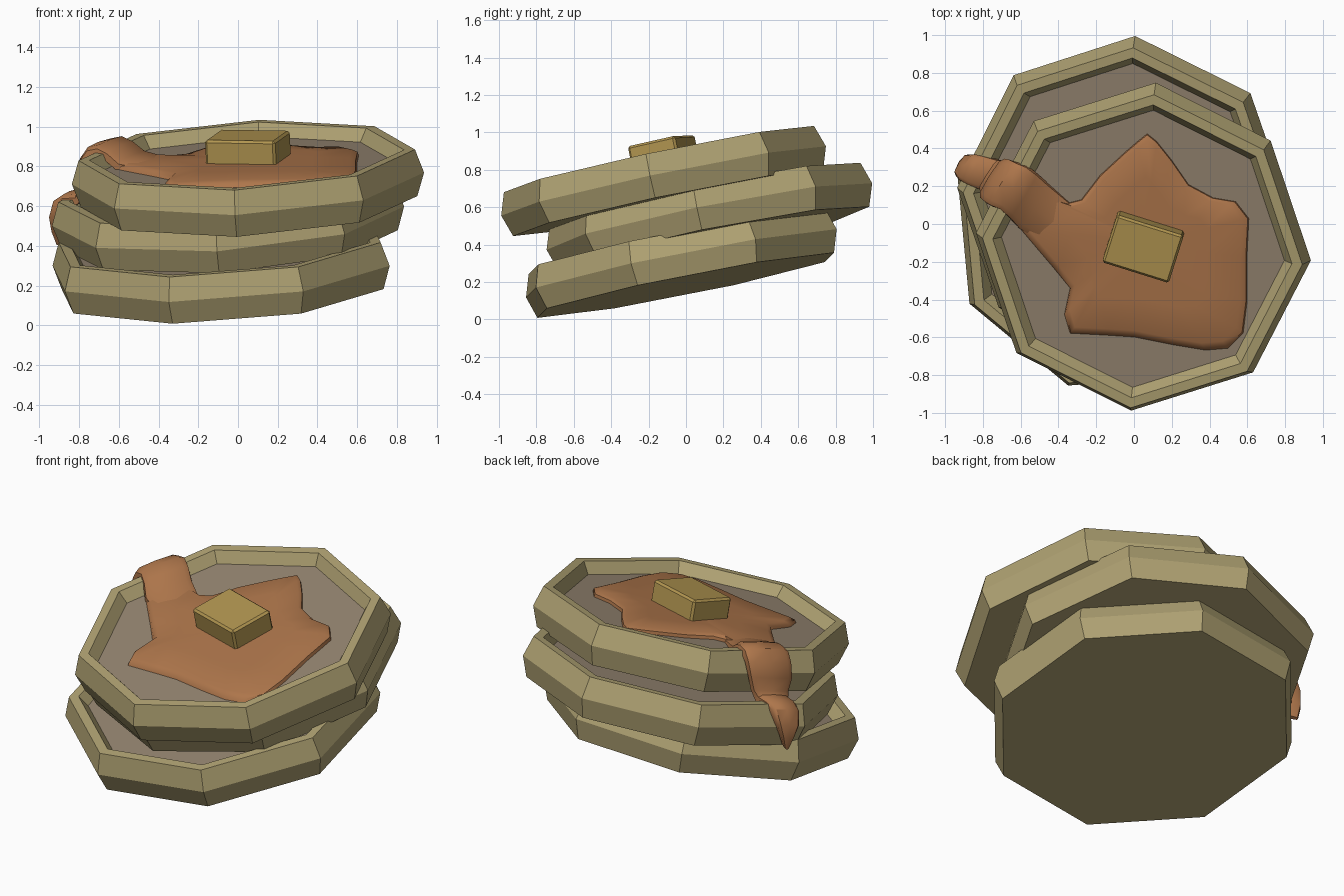
import bpy, bmesh
from math import radians, cos, sin, pi
from mathutils import Vector, Matrix

if "Cube" in bpy.data.objects:
    bpy.data.objects.remove(bpy.data.objects["Cube"])


def material(name, rgb):
    m = bpy.data.materials.new(name)
    m.diffuse_color = (*rgb, 1)
    m.use_nodes = True
    m.node_tree.nodes["Principled BSDF"].inputs["Base Color"].default_value = m.diffuse_color
    return m


CRUST = material("crust", (0.43, 0.36, 0.17))
CAKE = material("cake", (0.30, 0.235, 0.165))
SYRUP = material("syrup", (0.42, 0.18, 0.07))
BUTTER = material("butter", (0.44, 0.30, 0.08))


def finish(bm, name, mats, smooth=None):
    bmesh.ops.recalc_face_normals(bm, faces=bm.faces)
    me = bpy.data.meshes.new(name)
    bm.to_mesh(me)
    bm.free()
    for m in mats:
        me.materials.append(m)
    ob = bpy.data.objects.new(name, me)
    bpy.context.collection.objects.link(ob)
    if smooth:
        bpy.context.view_layer.objects.active = ob
        ob.select_set(True)
        bpy.ops.object.shade_smooth_by_angle(angle=radians(smooth))
        ob.select_set(False)
    return ob


def bridge(bm, a, b):
    n = len(a)
    for i in range(n):
        j = (i + 1) % n
        bm.faces.new((a[i], a[j], b[j], b[i]))


def tilt(center, slope):
    normal = Vector((-slope[0], -slope[1], 1))
    return Matrix.Translation(center) @ normal.to_track_quat('Z', 'Y').to_matrix().to_4x4()


def tilted(center, slope, turn):
    # shortest tilt from upright, then turn about the own axis
    normal = Vector((-slope[0], -slope[1], 1)).normalized()
    q = Vector((0, 0, 1)).rotation_difference(normal)
    return Matrix.Translation(center) @ q.to_matrix().to_4x4() @ Matrix.Rotation(radians(turn), 4, 'Z')


# pancakes: eight-sided discs with a raised rim and sunken floor
PROFILE = [(0.85, -0.12), (0.89, 0), (0.85, 0.12), (0.795, 0.12), (0.752, 0.055)]


def pancake(name, center, slope, turn):
    bm = bmesh.new()
    rings = [[bm.verts.new((r * cos(i * pi / 4), r * sin(i * pi / 4), h)) for i in range(8)]
             for r, h in PROFILE]
    for a, b in zip(rings, rings[1:]):
        bridge(bm, a, b)
    bm.faces.new(rings[0])
    bm.faces.new(rings[-1]).material_index = 1
    bm.transform(tilted(center, slope, turn))
    return finish(bm, name, (CRUST, CAKE))


TOP, TOP_SLOPE = Vector((0.05, -0.12, 0.74)), (0.05, 0.21)
pancake("bottom_pancake", (-0.085, -0.025, 0.30), (0.063, 0.20), -17.6)
pancake("middle_pancake", (-0.05, 0.125, 0.55), (0.07, 0.20), -4)
pancake("top_pancake", TOP, TOP_SLOPE, -4.5)


def on_top(x, y, h):
    z = TOP.z + TOP_SLOPE[0] * (x - TOP.x) + TOP_SLOPE[1] * (y - TOP.y)
    return Vector((x, y, z + h))


# syrup puddle: irregular outline raised into a low dome
OUTLINE = [(0.07, 0.48), (0.12, 0.44), (0.20, 0.34), (0.29, 0.21), (0.42, 0.14), (0.54, 0.12),
           (0.61, 0.03), (0.60, -0.18), (0.60, -0.42), (0.58, -0.58), (0.50, -0.66), (0.38, -0.67),
           (0.20, -0.64), (0.0, -0.60), (-0.15, -0.59), (-0.34, -0.58), (-0.37, -0.48),
           (-0.34, -0.34), (-0.43, -0.23), (-0.60, -0.03), (-0.53, 0.17), (-0.36, 0.11),
           (-0.28, 0.13), (-0.18, 0.26), (-0.05, 0.38), (0.02, 0.44)]
bm = bmesh.new()
mid = Vector((0.05, -0.10))
rings = []
for k, h in ((1.0, 0.05), (0.985, 0.075), (0.93, 0.09), (0.6, 0.097)):
    pts = [mid + (Vector(p) - mid) * k for p in OUTLINE]
    rings.append([bm.verts.new(on_top(p.x, p.y, h)) for p in pts])
for a, b in zip(rings, rings[1:]):
    bridge(bm, a, b)
hub = bm.verts.new(on_top(mid.x, mid.y, 0.098))
for i, v in enumerate(rings[-1]):
    bm.faces.new((v, rings[-1][(i + 1) % len(OUTLINE)], hub))
bm.faces.new(rings[0])
finish(bm, "syrup_puddle", (SYRUP,), 40)

# syrup run: flat ribbon over the rim and down to a drip (x, y, z, half width)
PATH = [(-0.40, 0.0, 0.805, 0.13), (-0.53, 0.09, 0.835, 0.145), (-0.59, 0.15, 0.885, 0.14),
        (-0.64, 0.19, 0.91, 0.138), (-0.69, 0.21, 0.90, 0.138), (-0.725, 0.23, 0.85, 0.136),
        (-0.745, 0.24, 0.77, 0.13), (-0.745, 0.245, 0.69, 0.11), (-0.77, 0.26, 0.655, 0.095),
        (-0.84, 0.285, 0.65, 0.09), (-0.88, 0.30, 0.625, 0.085), (-0.905, 0.31, 0.55, 0.07),
        (-0.905, 0.315, 0.48, 0.04), (-0.89, 0.31, 0.41, 0.012)]
SECTION = [(-1, -0.03), (-0.96, 0.005), (-0.75, 0.022), (0, 0.027),
           (0.75, 0.022), (0.96, 0.005), (1, -0.03)]
bm = bmesh.new()
side = Vector((0.52, 0.83, 0.20)).normalized()
rings = []
for i, (x, y, z, w) in enumerate(PATH):
    a, b = PATH[max(i - 1, 0)], PATH[min(i + 1, len(PATH) - 1)]
    along = (Vector(b[:3]) - Vector(a[:3])).normalized()
    up = side.cross(along).normalized()
    rings.append([bm.verts.new(Vector((x, y, z)) + side * (u * w) + up * t) for u, t in SECTION])
for a, b in zip(rings, rings[1:]):
    bridge(bm, a, b)
bm.faces.new(rings[0])
bm.faces.new(rings[-1])
finish(bm, "syrup_run", (SYRUP,), 40)

# butter pat: bevelled block resting on the syrup
bm = bmesh.new()
bmesh.ops.create_cube(bm, size=1)
bm.transform(tilted(on_top(0.05, -0.12, 0.15), TOP_SLOPE, -17.5) @ Matrix.Diagonal((0.37, 0.27, 0.135, 1)))
bmesh.ops.bevel(bm, geom=bm.edges[:], offset=0.012, segments=1, affect='EDGES')
finish(bm, "butter", (BUTTER,))
